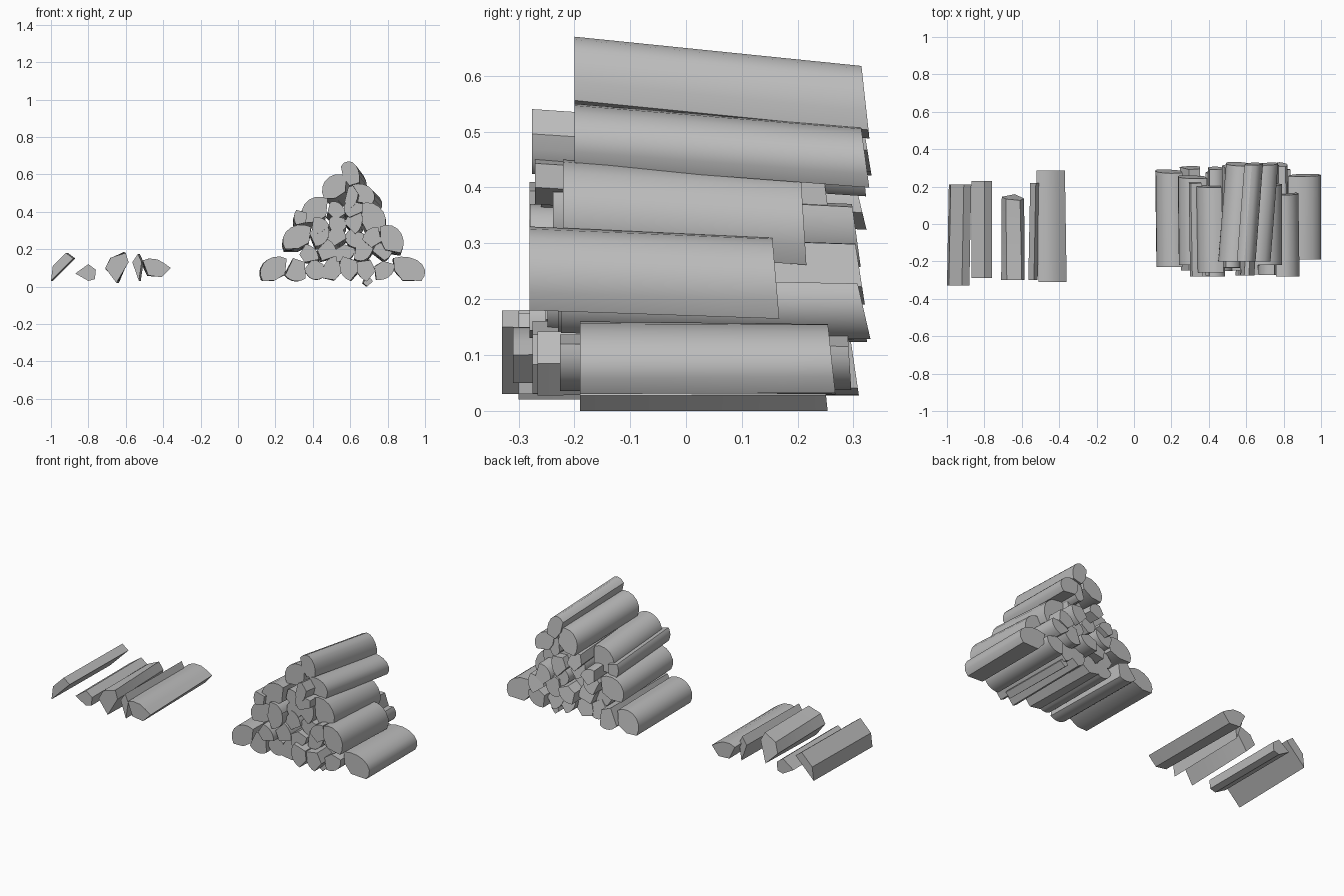
import bpy, bmesh, math, random
from mathutils import Vector, Matrix

if "Cube" in bpy.data.objects:
    bpy.data.objects.remove(bpy.data.objects["Cube"])

random.seed(7)
wood = bpy.data.materials.new("grey_wood")
wood.diffuse_color = (0.5, 0.5, 0.5, 1)
wood.use_nodes = True
wood.node_tree.nodes["Principled BSDF"].inputs["Base Color"].default_value = wood.diffuse_color


def wedge(x0, x1, z0, z1, bark, spread, depth):
    """Split-log section: curved bark towards angle `bark`, split faces behind, fitted to a box."""
    pts = []
    for i in range(8):
        a = math.radians(bark + spread * (i / 7 - 0.5))
        pts.append(Vector((math.cos(a), math.sin(a))))
    heart = Vector((math.cos(math.radians(bark)), math.sin(math.radians(bark))))
    side = Vector((-heart.y, heart.x))
    pts += [heart * -depth - side * random.uniform(0.2, 0.4),
            heart * -depth * 0.6 + side * random.uniform(0.3, 0.55)]
    # order the split corners to follow on from the end of the bark
    pts[-2], pts[-1] = pts[-1], pts[-2]
    lo = [min(p[k] for p in pts) for k in (0, 1)]
    hi = [max(p[k] for p in pts) for k in (0, 1)]
    return [(x0 + (p.x - lo[0]) / (hi[0] - lo[0]) * (x1 - x0),
             z0 + (p.y - lo[1]) / (hi[1] - lo[1]) * (z1 - z0)) for p in pts]


def log(name, section, y0, y1, dx=0.0, dz=0.0, twist=0.0, slant=0.0):
    """Sweep a section from y0 to y1 with drift, twist and a slanted back end."""
    n = len(section)
    c = sum((Vector(p) for p in section), Vector((0, 0))) / n
    bm = bmesh.new()
    rings = []
    for s in range(6):
        t = s / 5
        rot = Matrix.Rotation(math.radians(twist * t), 2)
        ring = []
        for p in section:
            q = rot @ (Vector(p) - c)
            y = y0 + (y1 - y0 - slant * q.y) * t
            ring.append(bm.verts.new((c.x + q.x + dx * t, y, c.y + q.y + dz * t)))
        rings.append(ring)
    for a, b in zip(rings, rings[1:]):
        for i in range(n):
            j = (i + 1) % n
            bm.faces.new((a[i], a[j], b[j], b[i]))
    bm.faces.new(rings[0])
    bm.faces.new(rings[-1])
    bmesh.ops.recalc_face_normals(bm, faces=bm.faces)
    me = bpy.data.meshes.new(name)
    bm.to_mesh(me)
    bm.free()
    me.materials.append(wood)
    ob = bpy.data.objects.new(name, me)
    bpy.context.collection.objects.link(ob)
    bpy.context.view_layer.objects.active = ob
    ob.select_set(True)
    bpy.ops.object.shade_smooth_by_angle(angle=math.radians(32))
    ob.select_set(False)


def stack(name, x0, x1, z0, z1, y0, y1, bark, spread, depth=0.35):
    """Place one log of the pile; higher logs sag more towards the back."""
    z = (z0 + z1) / 2
    drift = 0.04 if z > 0.48 else random.uniform(-0.01, 0.01)
    log(name, wedge(x0, x1, z0, z1, bark, spread, depth), y0, y1, drift,
        -0.1 * max(0, z - 0.08), random.uniform(-5, 5), random.uniform(0.05, 0.25))


# Loose pieces lying beside the pile
log("loose_plank", [(-1, .03), (-.99, .11), (-.92, .18), (-.88, .15)], -.33, .21, .01)
log("loose_billet", [(-.87, .07), (-.80, .12), (-.76, .09), (-.765, .04), (-.80, .03)], -.29, .23)
log("loose_wedge", [(-.71, .10), (-.68, .155), (-.60, .18), (-.585, .13), (-.65, .02)],
    -.30, .14, 0, 0, 8, .2)
log("loose_splinter", [(-.565, .13), (-.535, .175), (-.515, .13), (-.53, .03)], -.30, .22, .01)
log("loose_half_log", [(-.51, .14), (-.475, .15), (-.43, .145), (-.395, .125), (-.36, .10),
                       (-.41, .05), (-.48, .06)], -.31, .285, -.01, 0, 5)

# Outer logs, bark turned away from the heart of the pile: x0, x1, z0, z1, y0, y1
left_side = [(.12, .26, .03, .16, -.23, .28), (.24, .39, .20, .33, -.22, .25),
             (.34, .48, .34, .48, -.26, .20), (.45, .58, .47, .60, -.20, .32)]
right_side = [(.83, 1.0, .03, .16, -.19, .26), (.76, .885, .18, .33, -.28, .16),
              (.65, .79, .29, .45, -.22, .21), (.61, .73, .44, .55, -.20, .32)]
for i, box in enumerate(left_side):
    stack(f"left_log_{i + 1}", *box, 135, 150)
for i, box in enumerate(right_side):
    stack(f"right_log_{i + 1}", *box, 40, 150)
stack("top_log", .55, .65, .54, .67, -.20, .32, 60, 150)

# Inner logs fill each layer side by side: x0, x1, z0, z1, count
layers = [(.26, .83, .03, .15, 6), (.33, .82, .13, .24, 5), (.39, .76, .21, .32, 4),
          (.40, .66, .28, .38, 3), (.48, .66, .36, .45, 2), (.57, .64, .42, .54, 1)]
for k, (x0, x1, z0, z1, count) in enumerate(layers):
    step = (x1 - x0) / count
    for i in range(count):
        left = x0 + i * step
        stack(f"inner_log_{k + 1}_{i + 1}", left - random.uniform(0, .01),
              left + step + random.uniform(0, .01), z0 + random.uniform(-.005, .01),
              z1 + random.uniform(-.015, .015), random.uniform(-.28, -.22),
              random.uniform(.20, .32), random.uniform(0, 360), random.uniform(70, 120),
              random.uniform(.1, .35))

# Small kindling: one at ground level, one wedged on the left slope
stack("ground_kindling", .67, .72, 0, .05, -.19, .25, 60, 80)
stack("slope_kindling", .30, .37, .33, .41, -.28, .22, 180, 80)
